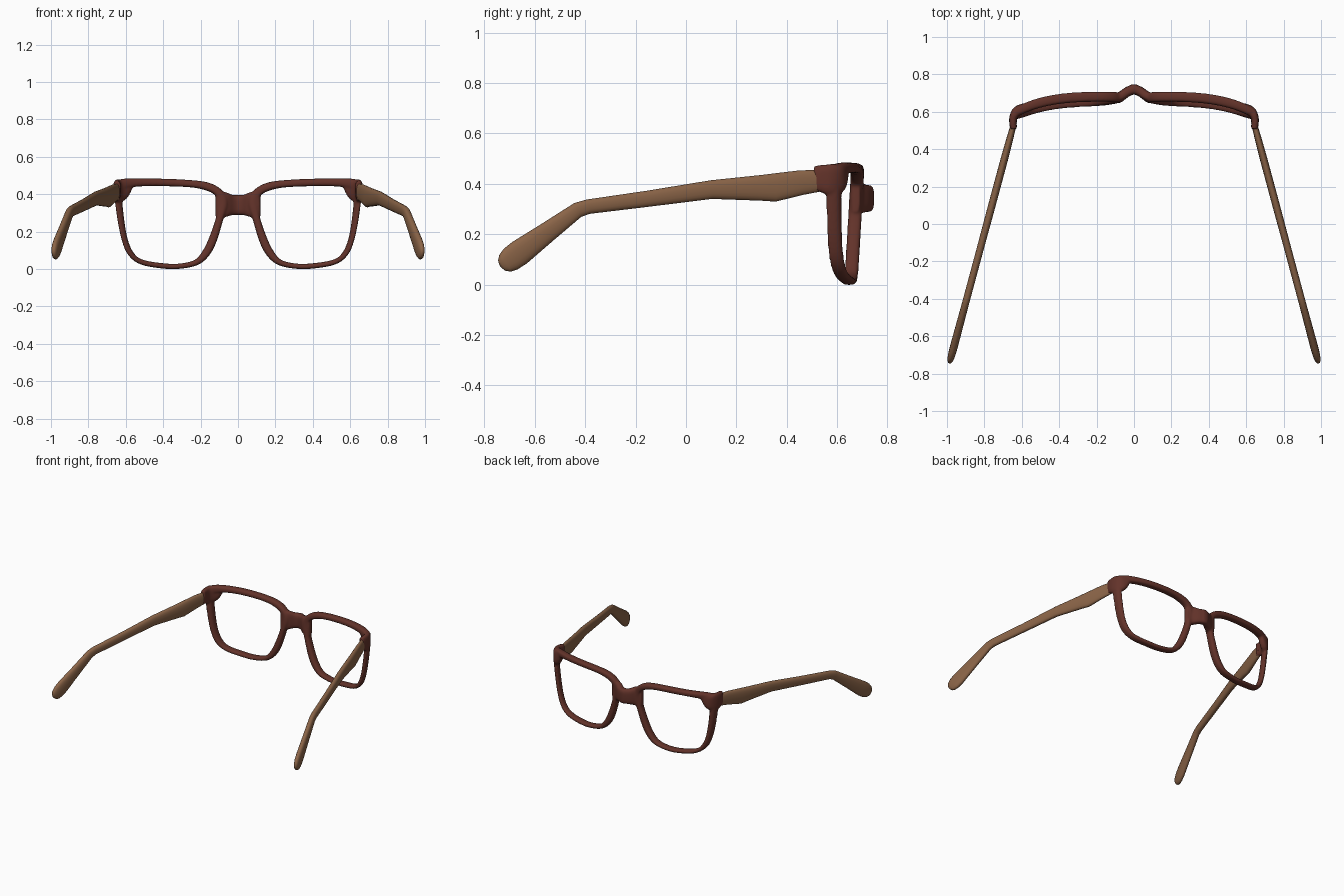
import bpy, bmesh
from math import cos, sin, pi, copysign, radians
from mathutils import Vector

if "Cube" in bpy.data.objects:
    bpy.data.objects.remove(bpy.data.objects["Cube"])


def material(name, rgb):
    m = bpy.data.materials.new(name)
    m.diffuse_color = (*rgb, 1)
    m.use_nodes = True
    m.node_tree.nodes["Principled BSDF"].inputs["Base Color"].default_value = m.diffuse_color
    return m


frame_mat = material("dark_brown", (0.125, 0.033, 0.023))
temple_mat = material("tan_brown", (0.26, 0.13, 0.065))


def smooth(pts, n, closed=False):
    """Catmull-Rom through tuples of numbers."""
    P = [Vector(p) for p in pts]
    k = len(P)
    at = (lambda i: P[i % k]) if closed else (lambda i: P[max(0, min(k - 1, i))])
    out = []
    for i in range(k if closed else k - 1):
        a, b, c, d = at(i - 1), at(i), at(i + 1), at(i + 2)
        for j in range(n):
            t = j / n
            out.append(0.5 * (2 * b + (c - a) * t + (2 * a - 5 * b + 4 * c - d) * t * t
                              + (3 * b - a - 3 * c + d) * t ** 3))
    return out if closed else out + [P[-1]]


def section(n, power):
    """Rounded cross-section, a superellipse of unit half-size."""
    f = lambda v: copysign(abs(v) ** power, v)
    return [(f(cos(2 * pi * i / n)), f(sin(2 * pi * i / n))) for i in range(n)]


def sweep(path, power, n=20):
    """path rows: x, y, z, half height, half thickness."""
    rings = []
    for i, p in enumerate(path):
        c = Vector(p[:3])
        a = Vector(path[max(0, i - 1)][:3])
        b = Vector(path[min(len(path) - 1, i + 1)][:3])
        t = ((c - a).normalized() + (b - c).normalized()).normalized()
        side = t.cross(Vector((0, 0, 1))).normalized()
        up = side.cross(t)
        rings.append([c + side * u * p[4] + up * v * p[3] for u, v in section(n, power)])
    return rings


def loft(bm, rings, closed=False):
    """Skin the rings and their mirror image."""
    for s in (1, -1):
        R = [[bm.verts.new((p[0] * s, p[1], p[2])) for p in r] for r in rings]
        n = len(R[0])
        for i in range(len(R) if closed else len(R) - 1):
            a, b = R[i], R[(i + 1) % len(R)]
            for j in range(n):
                bm.faces.new((a[j], a[(j + 1) % n], b[(j + 1) % n], b[j]))
        if not closed:
            bm.faces.new(R[0])
            bm.faces.new(R[-1])


def finish(bm, name, mat):
    bmesh.ops.recalc_face_normals(bm, faces=bm.faces)
    me = bpy.data.meshes.new(name)
    bm.to_mesh(me)
    bm.free()
    me.materials.append(mat)
    ob = bpy.data.objects.new(name, me)
    bpy.context.collection.objects.link(ob)
    bpy.ops.object.select_all(action='DESELECT')
    ob.select_set(True)
    bpy.context.view_layer.objects.active = ob
    bpy.ops.object.shade_smooth_by_angle(angle=radians(50))
    return ob


front = bmesh.new()
# lens rims: matching hole and outline points (hole x, hole z, outer x, outer z)
rim = [(.617, .40, .660, .42), (.581, .433, .636, .478), (.47, .443, .47, .484), (.26, .437, .26, .476),
       (.163, .417, .145, .458), (.12, .39, .075, .41), (.11, .348, .055, .345), (.12, .267, .080, .26),
       (.158, .16, .113, .15), (.19, .096, .153, .073), (.233, .048, .213, .022), (.313, .029, .31, .001),
       (.393, .03, .40, .002), (.50, .047, .52, .024), (.553, .08, .588, .076), (.59, .16, .624, .163),
       (.612, .294, .650, .30)]
rings = []
for hx, hz, ox, oz in smooth(rim, 5, True):
    ring = []
    for u, v in section(16, 0.7):
        x = (hx + ox) / 2 + u * (ox - hx) / 2
        z = (hz + oz) / 2 + u * (oz - hz) / 2
        y = 0.683 - 0.53 * x ** 4 - 0.028 * (1 - z / 0.48) + v * 0.027
        ring.append((x, y, z))
    rings.append(ring)
loft(front, rings, closed=True)

# nose bridge arching forward, each half slightly past the middle
bridge = [(.12, .672, .345, .06, .018), (.075, .680, .344, .068, .025), (.035, .707, .342, .055, .026),
          (0, .721, .342, .054, .026), (-.012, .7195, .342, .053, .025)]
loft(front, sweep(smooth(bridge, 5), 0.6))

# corner blocks carrying the hinges
corner = [(.575, .628, .456, .022, .020), (.62, .608, .425, .056, .025), (.643, .577, .417, .063, .022),
          (.647, .54, .421, .055, .02), (.643, .507, .422, .049, .018)]
loft(front, sweep(smooth(corner, 4), 0.65))

# fuse the front into one softly blended body
ob = finish(front, "front_frame", frame_mat)
rm = ob.modifiers.new("fuse", 'REMESH')
rm.mode, rm.voxel_size, rm.use_smooth_shade = 'VOXEL', 0.006, True
sm = ob.modifiers.new("soften", 'SMOOTH')
sm.factor, sm.iterations = 0.5, 8

# temples: y, z, half height, half thickness along a splayed straight line
arm = [(.54, .413, .042, .015), (.46, .405, .049, .018), (.35, .385, .056, .020), (.30, .384, .051, .020),
       (.10, .377, .037, .020), (-.15, .341, .032, .019), (-.39, .309, .029, .019), (-.43, .296, .031, .019),
       (-.55, .208, .041, .020), (-.66, .127, .052, .021), (-.695, .102, .050, .020),
       (-.718, .085, .041, .017), (-.731, .076, .026, .012), (-.736, .072, .008, .004)]
temples = bmesh.new()
loft(temples, sweep([(.644 + (.53 - y) * .269, y, z, h, t) for y, z, h, t in arm], 0.85))
finish(temples, "temples", temple_mat)
